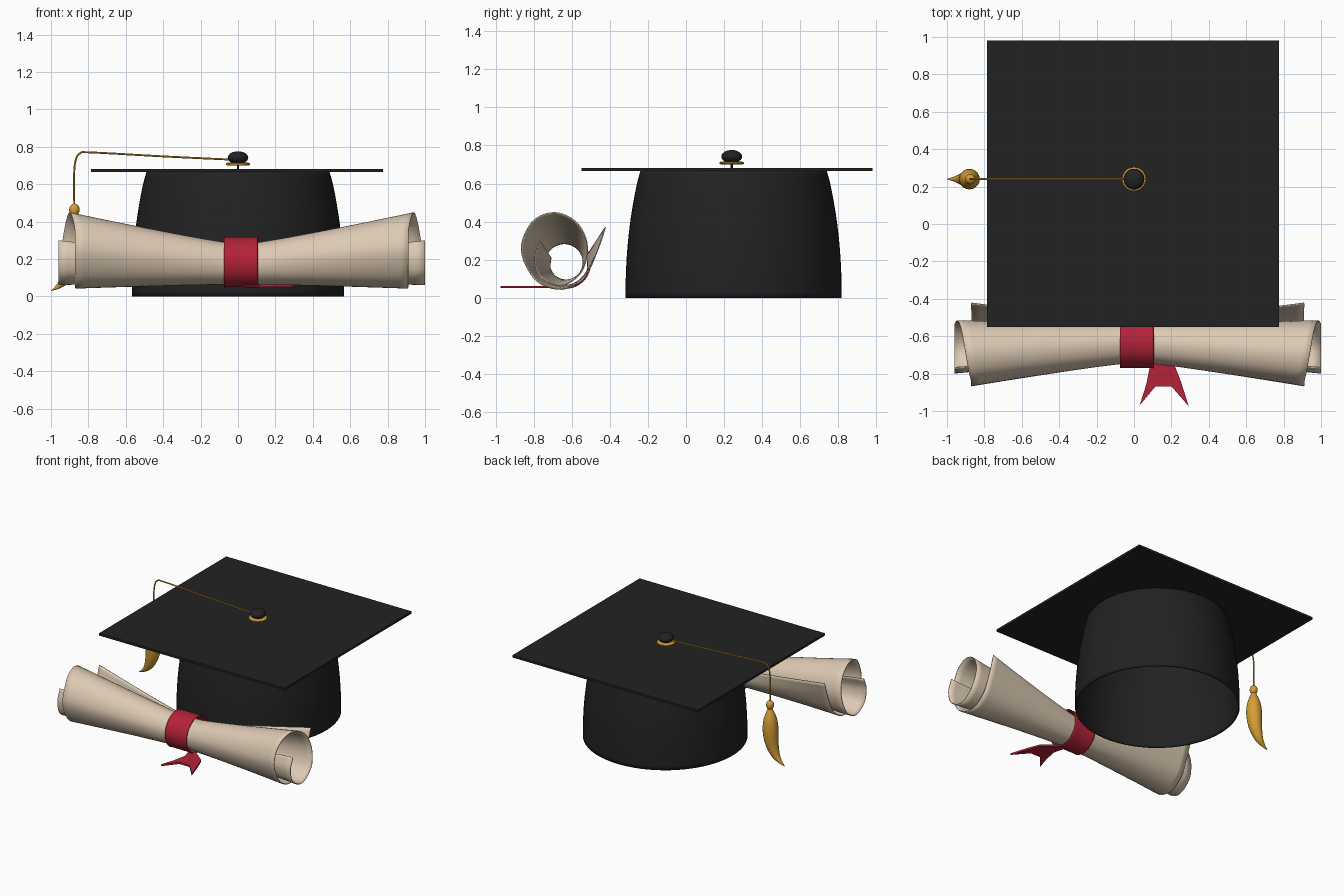
import bpy, bmesh, math
from mathutils import Vector

if "Cube" in bpy.data.objects:
    bpy.data.objects.remove(bpy.data.objects["Cube"])


def material(name, rgb):
    m = bpy.data.materials.new(name)
    m.diffuse_color = (*rgb, 1)
    m.use_nodes = True
    m.node_tree.nodes["Principled BSDF"].inputs["Base Color"].default_value = m.diffuse_color
    return m


BLACK = material("black cloth", (0.016, 0.016, 0.016))
GOLD = material("gold thread", (0.66, 0.34, 0.035))
PAPER = material("parchment", (0.72, 0.59, 0.45))
RED = material("red ribbon", (0.46, 0.016, 0.04))


def finish(name, bm, mat, thick=0.0):
    bmesh.ops.remove_doubles(bm, verts=bm.verts, dist=1e-5)
    bmesh.ops.recalc_face_normals(bm, faces=bm.faces)
    me = bpy.data.meshes.new(name)
    bm.to_mesh(me)
    bm.free()
    me.materials.append(mat)
    ob = bpy.data.objects.new(name, me)
    bpy.context.collection.objects.link(ob)
    if thick:
        mod = ob.modifiers.new("thickness", "SOLIDIFY")
        mod.thickness = thick
        mod.offset = -1
    bpy.ops.object.select_all(action='DESELECT')
    ob.select_set(True)
    bpy.context.view_layer.objects.active = ob
    bpy.ops.object.shade_smooth_by_angle(angle=math.radians(40))
    return ob


def grid(name, rows, mat, closed=False, caps=False, thick=0.0):
    """Skin a list of point rows with quads."""
    bm = bmesh.new()
    vs = [[bm.verts.new(p) for p in row] for row in rows]
    n = len(rows[0])
    for a, b in zip(vs, vs[1:]):
        for i in range(n if closed else n - 1):
            j = (i + 1) % n
            bm.faces.new((a[i], a[j], b[j], b[i]))
    if caps:
        bm.faces.new(vs[0])
        bm.faces.new(vs[-1])
    return finish(name, bm, mat, thick)


def smooth(pts, sub):
    """Catmull-Rom curve through the points."""
    pts = [Vector(p) for p in pts]
    P = [2 * pts[0] - pts[1]] + pts + [2 * pts[-1] - pts[-2]]
    out = []
    for i in range(1, len(P) - 2):
        a, b, c, d = P[i - 1:i + 3]
        for k in range(sub):
            t = k / sub
            out.append(0.5 * (2 * b + (c - a) * t + (2 * a - 5 * b + 4 * c - d) * t * t
                              + (3 * b - a - 3 * c + d) * t ** 3))
    return out + [pts[-1]]


def lathe(name, profile, cx, cy, mat, n=32, caps=True, thick=0.0):
    rows = [[(cx + r * math.cos(2 * math.pi * i / n), cy + r * math.sin(2 * math.pi * i / n), z)
             for i in range(n)] for r, z in profile]
    return grid(name, rows, mat, True, caps, thick)


def tube(name, path, y, mat, n=12):
    """Tube in a plane of constant y; path holds (x, z, radius)."""
    rows = []
    for i, p in enumerate(path):
        q = path[min(i + 1, len(path) - 1)] - path[max(i - 1, 0)]
        d = Vector((q.x, q.y)).normalized()
        row = []
        for k in range(n):
            a = 2 * math.pi * k / n
            s = p.z * math.cos(a)
            row.append((p.x - d.y * s, y + p.z * math.sin(a), p.y + d.x * s))
        rows.append(row)
    return grid(name, rows, mat, True, True)


def prism(name, outline, z0, z1, mat):
    bm = bmesh.new()
    f = bm.faces.new([bm.verts.new((x, y, z0)) for x, y in outline])
    ext = bmesh.ops.extrude_face_region(bm, geom=[f])
    for v in ext["geom"]:
        if isinstance(v, bmesh.types.BMVert):
            v.co.z = z1
    return finish(name, bm, mat)


# Hollow cap crown and flat board
crown = smooth([(0.568, 0.0), (0.566, 0.12), (0.558, 0.26), (0.54, 0.42),
                (0.512, 0.58), (0.49, 0.665)], 4)
lathe("cap_crown", crown, 0, 0.25, BLACK, 64, False, 0.01)
prism("cap_board", [(-0.785, -0.55), (0.775, -0.55), (0.775, 0.98), (-0.785, 0.98)],
      0.665, 0.682, BLACK)

# Button on a gold disc and a thin stem
CY = 0.24
lathe("button_stem", [(0.006, 0.67), (0.006, 0.71)], 0, CY, BLACK, 8)
lathe("button_disc", [(0.055, 0.700), (0.064, 0.704), (0.064, 0.711), (0.055, 0.716)], 0, CY, GOLD)
lathe("button", [(max(0.001, 0.055 * math.sin(a * math.pi / 12)), 0.742 - 0.034 * math.cos(a * math.pi / 12))
                 for a in range(13)], 0, CY, BLACK)

# Tassel cord, knot and curved tail
R = 0.005
tube("tassel_cord", smooth([(0, 0.73, R), (-0.4, 0.749, R), (-0.78, 0.77, R), (-0.845, 0.765, R),
                            (-0.87, 0.72, R), (-0.877, 0.62, R), (-0.875, 0.47, R)], 5), CY, GOLD, 8)
lathe("tassel_knot", [(max(0.001, 0.028 * math.sin(a * math.pi / 10)), 0.463 - 0.034 * math.cos(a * math.pi / 10))
                      for a in range(11)], -0.875, CY, GOLD, 20)
tube("tassel_tail", smooth([(-0.875, 0.44, 0.014), (-0.876, 0.41, 0.028), (-0.878, 0.35, 0.048),
                            (-0.88, 0.27, 0.055), (-0.89, 0.18, 0.047), (-0.92, 0.10, 0.031),
                            (-0.96, 0.055, 0.014), (-1.0, 0.03, 0.001)], 4), CY, GOLD, 20)

# Rolled scroll: loose spiral at the ends, tight spiral in the middle (y, z)
end = [(-.42, .37), (-.465, .24), (-.53, .11), (-.65, .042), (-.79, .09), (-.868, .25), (-.81, .40),
       (-.69, .45), (-.57, .395), (-.515, .27), (-.55, .13), (-.66, .06), (-.77, .11), (-.80, .21), (-.77, .30)]
middle = []
for k in range(len(end)):
    a = math.radians(20 - 41.5 * k)
    r = 0.128 - 0.0032 * k
    middle.append((-0.635 + r * math.cos(a), 0.182 + r * math.sin(a)))
end, middle = smooth(end, 5), smooth(middle, 5)
rows = []
for i in range(-20, 21):
    s = i / 20
    t = max(0.0, (abs(s) - 0.08) / 0.92) ** 1.1
    row = []
    for k, (e, m) in enumerate(zip(end, middle)):
        u = k / (len(end) - 1)
        half = 0.89 + 0.09 * min(1, max(0, (u - 0.4) / 0.3))   # inner wraps stick out further
        p = m.lerp(e, t)
        row.append((0.02 + half * s, p.x, p.y))
    rows.append(row)
grid("scroll", rows, PAPER, thick=0.006)

# Ribbon band round the scroll
rows = [[(x, -0.635 + r * math.cos(2 * math.pi * i / 48), 0.184 + r * math.sin(2 * math.pi * i / 48))
         for i in range(48)]
        for x, r in ((-0.075, 0.136), (-0.06, 0.134), (0.09, 0.135), (0.105, 0.137))]
grid("ribbon_band", rows, RED, True, thick=0.006)

# Notched ribbon tails lying in front
prism("ribbon_tails", [(0.06, -0.66), (0.105, -0.66), (0.215, -0.75), (0.25, -0.84), (0.293, -0.975),
                       (0.20, -0.868), (0.115, -0.868), (0.03, -0.97), (0.065, -0.86), (0.085, -0.76)],
      0.050, 0.063, RED)
